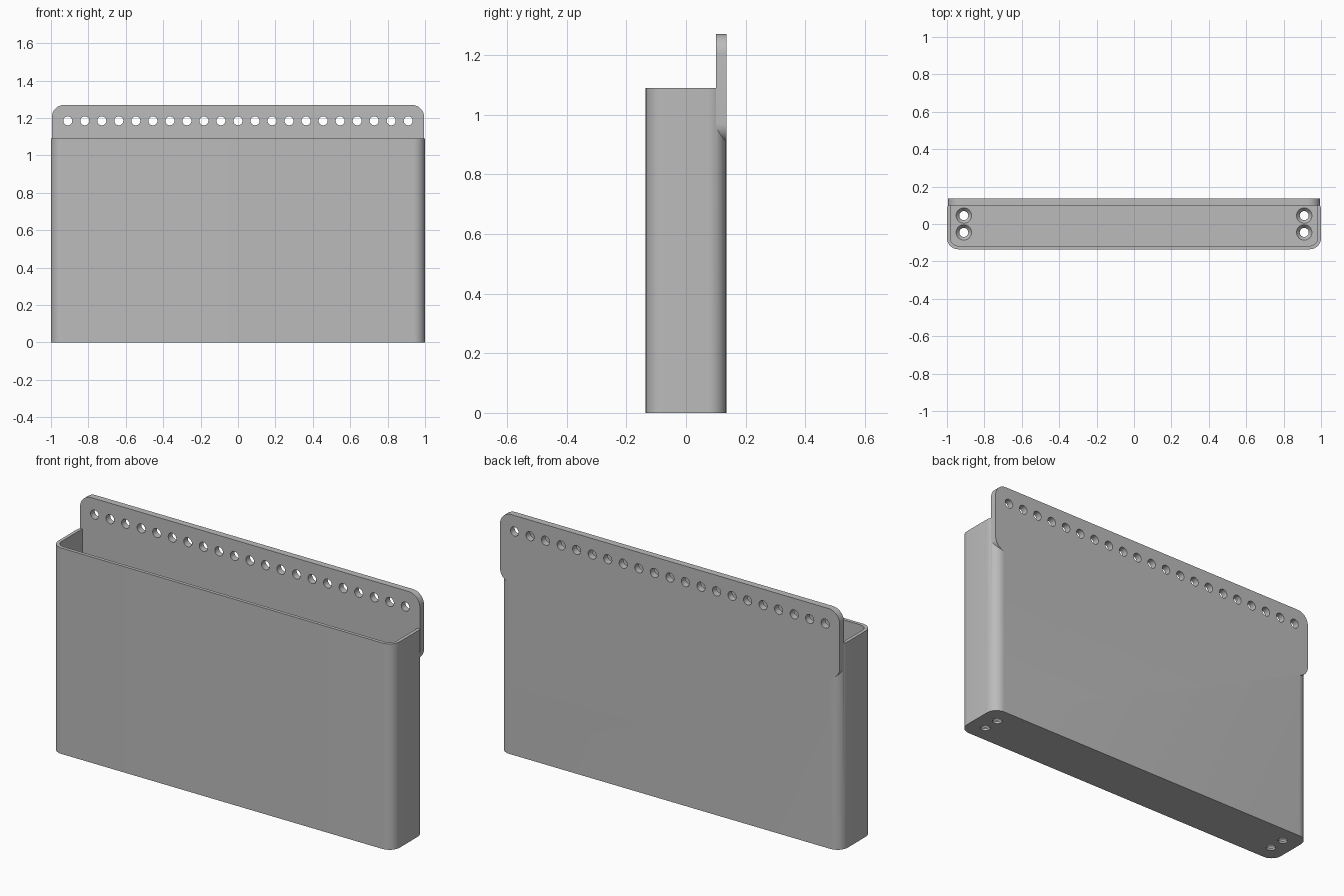
import bpy, bmesh, math
from mathutils import Matrix

if "Cube" in bpy.data.objects:
    bpy.data.objects.remove(bpy.data.objects["Cube"], do_unlink=True)

grey = bpy.data.materials.new("plain grey")
grey.use_nodes = True
colour = (0.5, 0.5, 0.5, 1)
grey.diffuse_color = colour
grey.node_tree.nodes["Principled BSDF"].inputs["Base Color"].default_value = colour


def finish(name, bm):
    bmesh.ops.recalc_face_normals(bm, faces=bm.faces)
    mesh = bpy.data.meshes.new(name)
    bm.to_mesh(mesh)
    bm.free()
    mesh.materials.append(grey)
    obj = bpy.data.objects.new(name, mesh)
    bpy.context.collection.objects.link(obj)
    return obj


def rounded_prism(name, u0, u1, v0, v1, radii, w0, w1, upright=False):
    """Rounded rectangle extruded along z, or along y when upright.
    radii: (lower, upper) corner radius."""
    low, high = radii
    corners = [(u1, v0, -1, 1, low, -90), (u1, v1, -1, -1, high, 0),
               (u0, v1, 1, -1, high, 90), (u0, v0, 1, 1, low, 180)]
    bm = bmesh.new()
    ring = []
    for u, v, su, sv, r, start in corners:
        steps = 12 if r else 0
        for i in range(steps + 1):
            a = math.radians(start + 90 * i / max(steps, 1))
            p = (u + r * (su + math.cos(a)), v + r * (sv + math.sin(a))) if r else (u, v)
            ring.append(bm.verts.new((p[0], w0, p[1]) if upright else (*p, w0)))
    face = bm.faces.new(ring)
    top = bmesh.ops.extrude_face_region(bm, geom=[face])["geom"]
    shift = (0, w1 - w0, 0) if upright else (0, 0, w1 - w0)
    bmesh.ops.translate(bm, vec=shift, verts=[g for g in top if isinstance(g, bmesh.types.BMVert)])
    return finish(name, bm)


def cones(name, places, r1, r2, depth, turn=Matrix()):
    bm = bmesh.new()
    for p in places:
        bmesh.ops.create_cone(bm, cap_ends=True, segments=24, radius1=r1, radius2=r2,
                              depth=depth, matrix=Matrix.Translation(p) @ turn)
    return finish(name, bm)


def combine(target, tool, operation):
    mod = target.modifiers.new(operation.lower(), 'BOOLEAN')
    mod.operation = operation
    mod.solver = 'EXACT'
    mod.object = tool
    tool.hide_render = True
    bpy.context.view_layer.objects.active = target
    bpy.ops.object.modifier_apply(modifier=mod.name)
    bpy.data.objects.remove(tool, do_unlink=True)


D = 0.135       # half depth
WALL = 0.018
BACK = 0.1      # front of the thick back wall
FLOOR = 0.03

# Box shell with the mounting plate along its upper back
holder = rounded_prism("wall_holder", -1, 1, -D, D, (0.06, 0.06), 0, 1.09)
plate = rounded_prism("plate", -0.995, 0.995, 0.905, 1.27, (0.065, 0.065), BACK, D, upright=True)
combine(holder, plate, 'UNION')

# Hollow inside
cavity = rounded_prism("cavity", -1 + WALL, 1 - WALL, -D + WALL, BACK, (0.043, 0), FLOOR, 1.4)
combine(holder, cavity, 'DIFFERENCE')

# Row of holes through the plate
row = [(0.091 * i, 0.12, 1.185) for i in range(-10, 11)]
combine(holder, cones("plate_holes", row, 0.024, 0.024, 0.1, Matrix.Rotation(math.pi / 2, 4, 'X')), 'DIFFERENCE')

# Countersunk holes in the floor
spots = [(x, y) for x in (-0.91, 0.91) for y in (-0.045, 0.045)]
combine(holder, cones("floor_holes", [(x, y, 0) for x, y in spots], 0.024, 0.024, 0.2), 'DIFFERENCE')
combine(holder, cones("countersinks", [(x, y, FLOOR - 0.005) for x, y in spots], 0.024, 0.05, 0.03), 'DIFFERENCE')

bpy.ops.object.select_all(action='DESELECT')
holder.select_set(True)
bpy.context.view_layer.objects.active = holder
bpy.ops.object.shade_smooth_by_angle(angle=math.radians(30))
